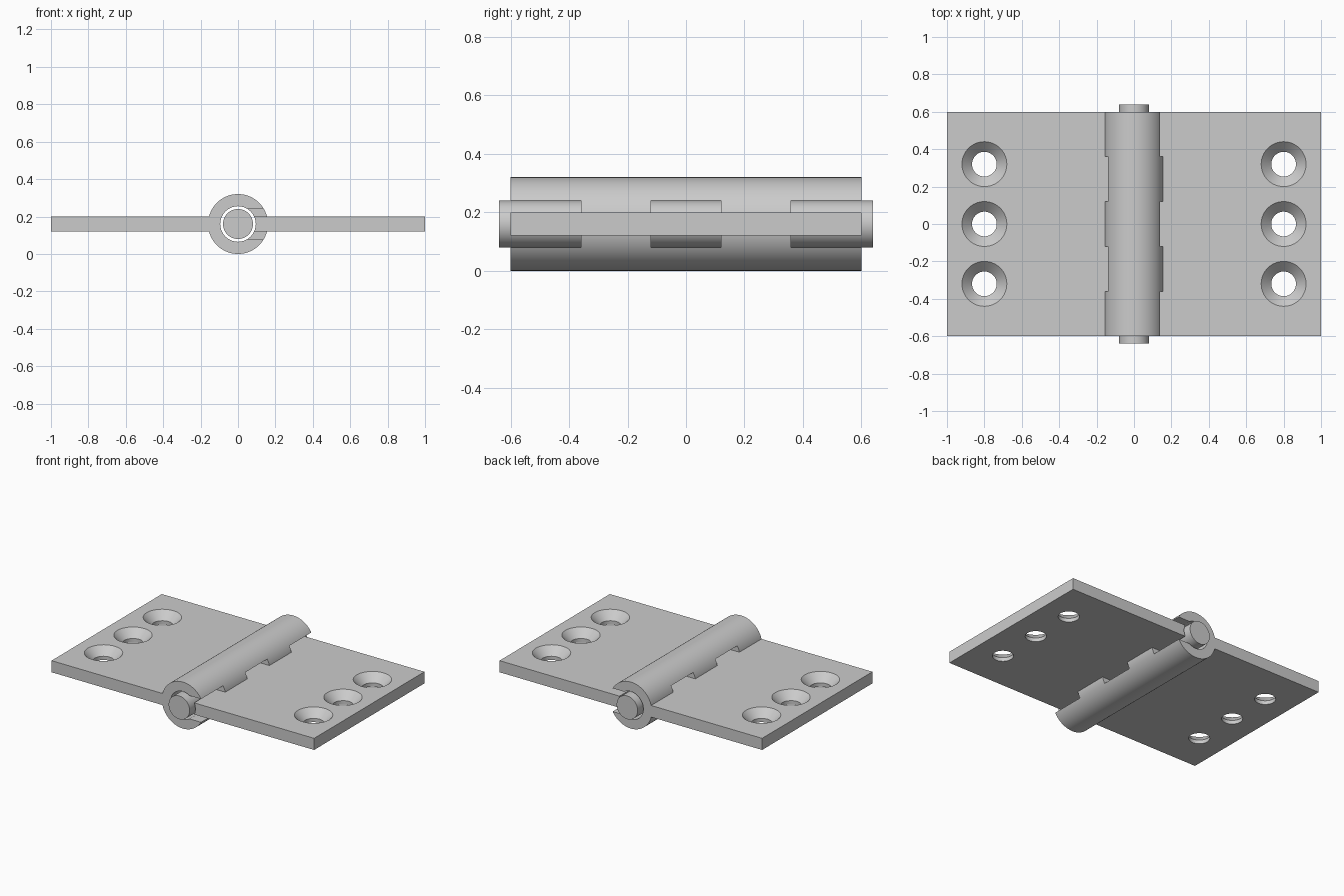
import bpy
import math
from mathutils import Matrix

cube = bpy.data.objects.get("Cube")
if cube:
    bpy.data.objects.remove(cube, do_unlink=True)

AXIS_Z = 0.16                    # height of the pin axis
BARREL_R, BORE_R, PIN_R = 0.16, 0.095, 0.08
WIDTH = 1.2                      # leaf length along the pin
KNUCKLE = WIDTH / 5
LEAF_LOW, LEAF_TOP = 0.12, 0.20

steel = bpy.data.materials.new("grey steel")
steel.use_nodes = True
grey = (0.6, 0.6, 0.6, 1)
steel.diffuse_color = grey
steel.node_tree.nodes["Principled BSDF"].inputs["Base Color"].default_value = grey


def box(name, low, high):
    """Box between two opposite corners."""
    mid = [(a + b) / 2 for a, b in zip(low, high)]
    bpy.ops.mesh.primitive_cube_add(size=1, location=mid)
    ob = bpy.context.object
    ob.name = name
    ob.scale = [abs(b - a) for a, b in zip(low, high)]
    bpy.ops.object.transform_apply(location=True, scale=True)
    return ob


def rod(name, radius, length, y=0):
    """Cylinder lying along the pin axis."""
    bpy.ops.mesh.primitive_cylinder_add(vertices=96, radius=radius, depth=length)
    ob = bpy.context.object
    ob.name = name
    ob.data.transform(Matrix.Translation((0, y, AXIS_Z)) @ Matrix.Rotation(math.pi / 2, 4, "X"))
    return ob


def combine(target, tool, operation):
    """Apply a boolean and discard the tool."""
    tool.hide_render = True
    bpy.context.view_layer.objects.active = target
    mod = target.modifiers.new(operation, "BOOLEAN")
    mod.operation, mod.object, mod.solver = operation, tool, "EXACT"
    bpy.ops.object.modifier_apply(modifier=mod.name)
    bpy.data.objects.remove(tool, do_unlink=True)


def screw_cutter(x, y):
    """Straight hole with a conical countersink on top."""
    hole, rim = 0.066, 0.12
    bpy.ops.mesh.primitive_cylinder_add(vertices=64, radius=hole, depth=0.2, location=(x, y, AXIS_Z))
    shaft = bpy.context.object
    sink, over = rim - hole, 0.02
    bpy.ops.mesh.primitive_cone_add(
        vertices=64, radius1=hole, radius2=rim + over, depth=sink + over,
        location=(x, y, LEAF_TOP + (over - sink) / 2))
    combine(shaft, bpy.context.object, "UNION")
    return shaft


def finish(ob):
    ob.data.materials.clear()
    ob.data.materials.append(steel)
    bpy.ops.object.select_all(action="DESELECT")
    ob.select_set(True)
    bpy.context.view_layer.objects.active = ob
    bpy.ops.object.shade_smooth_by_angle(angle=math.radians(25))


def leaf(name, side, knuckles):
    plate = box(name, (side * 0.05, -WIDTH / 2, LEAF_LOW), (side, WIDTH / 2, LEAF_TOP))
    # Knuckles, each slotted on the side facing the other leaf
    for k in knuckles:
        y = k * KNUCKLE
        ring = rod("knuckle", BARREL_R, KNUCKLE, y)
        slot = box("slot", (0, y - KNUCKLE, AXIS_Z - PIN_R), (-side * 0.3, y + KNUCKLE, AXIS_Z + PIN_R))
        combine(ring, slot, "DIFFERENCE")
        combine(plate, ring, "UNION")
    combine(plate, rod("bore", BORE_R, 2), "DIFFERENCE")
    # Countersunk screw holes
    for y in (-0.32, 0, 0.32):
        combine(plate, screw_cutter(side * 0.8, y), "DIFFERENCE")
    finish(plate)


leaf("right_leaf", -1, (-2, 0, 2))
leaf("left_leaf", 1, (-1, 1))
finish(rod("hinge_pin", PIN_R, 1.28))
